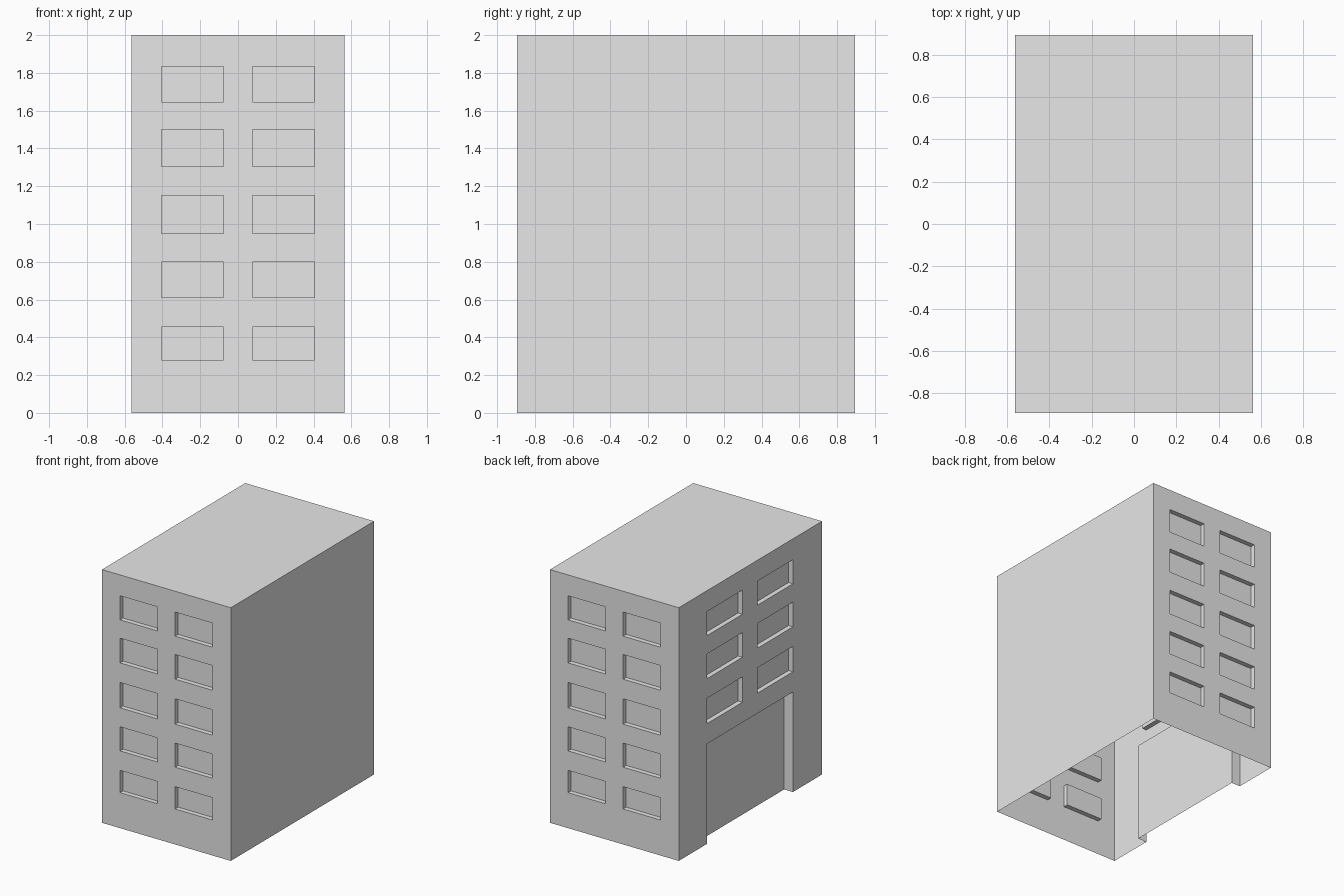
import bpy, bmesh, math
from mathutils import Vector, Matrix

cube = bpy.data.objects.get("Cube")
if cube:
    bpy.data.objects.remove(cube, do_unlink=True)

HALF_X, HALF_Y, HEIGHT = 0.563, 0.894, 2.0
WINDOW_DEPTH, DOOR_DEPTH = 0.038, 0.077

grey = bpy.data.materials.new("plain_grey")
grey.use_nodes = True
colour = (0.8, 0.8, 0.8, 1)
grey.diffuse_color = colour
grey.node_tree.nodes["Principled BSDF"].inputs["Base Color"].default_value = colour


def finish(name, bm):
    bmesh.ops.remove_doubles(bm, verts=bm.verts[:], dist=0.0001)
    mesh = bpy.data.meshes.new(name)
    bm.to_mesh(mesh)
    bm.free()
    mesh.materials.append(grey)
    bpy.context.collection.objects.link(bpy.data.objects.new(name, mesh))


def wall(name, half_width, distance, degrees, openings=()):
    """Thin wall; each opening (u0, u1, z0, z1, depth) is pressed inwards."""
    bm = bmesh.new()
    turn = Matrix.Rotation(math.radians(degrees), 3, "Z")

    def quad(*points):
        bm.faces.new([bm.verts.new(turn @ Vector((u, d - distance, z)))
                      for u, z, d in points])

    us = sorted({-half_width, half_width, *(u for o in openings for u in o[:2])})
    zs = sorted({0, HEIGHT, *(z for o in openings for z in o[2:4])})

    # flat wall around the openings
    for u0, u1 in zip(us, us[1:]):
        for z0, z1 in zip(zs, zs[1:]):
            u, z = (u0 + u1) / 2, (z0 + z1) / 2
            if not any(o[0] < u < o[1] and o[2] < z < o[3] for o in openings):
                quad((u0, z0, 0), (u1, z0, 0), (u1, z1, 0), (u0, z1, 0))

    # recessed panels and their reveals (no sill at ground level)
    for u0, u1, z0, z1, depth in openings:
        corners = [(u0, z0), (u1, z0), (u1, z1), (u0, z1)]
        quad(*[(*c, depth) for c in corners])
        for a, b in zip(corners, corners[1:] + corners[:1]):
            if a[1] or b[1]:
                quad((*a, 0), (*b, 0), (*b, depth), (*a, depth))
    finish(name, bm)


# window rows from top to bottom, and columns for each kind of wall
rows = [(1.645, 1.835), (1.305, 1.5), (0.95, 1.15), (0.61, 0.8), (0.28, 0.456)]
end_columns = [(-0.405, -0.077), (0.077, 0.405)]
side_columns = [(-0.54, -0.1), (0.09, 0.53)]


def windows(columns, levels):
    return [(*c, *r, WINDOW_DEPTH) for c in columns for r in levels]


# walls
wall("front_wall", HALF_X, HALF_Y, 0, windows(end_columns, rows))
wall("back_wall", HALF_X, HALF_Y, 180, windows(end_columns, rows))
doorway = (side_columns[0][0], side_columns[1][1], 0, 0.79, DOOR_DEPTH)
wall("right_wall_with_doorway", HALF_Y, HALF_X, -90,
     windows(side_columns, rows[:3]) + [doorway])
wall("left_blank_wall", HALF_Y, HALF_X, 90)

# flat roof
roof = bmesh.new()
roof.faces.new([roof.verts.new((x * HALF_X, y * HALF_Y, HEIGHT))
                for x, y in ((-1, -1), (1, -1), (1, 1), (-1, 1))])
finish("roof", roof)
